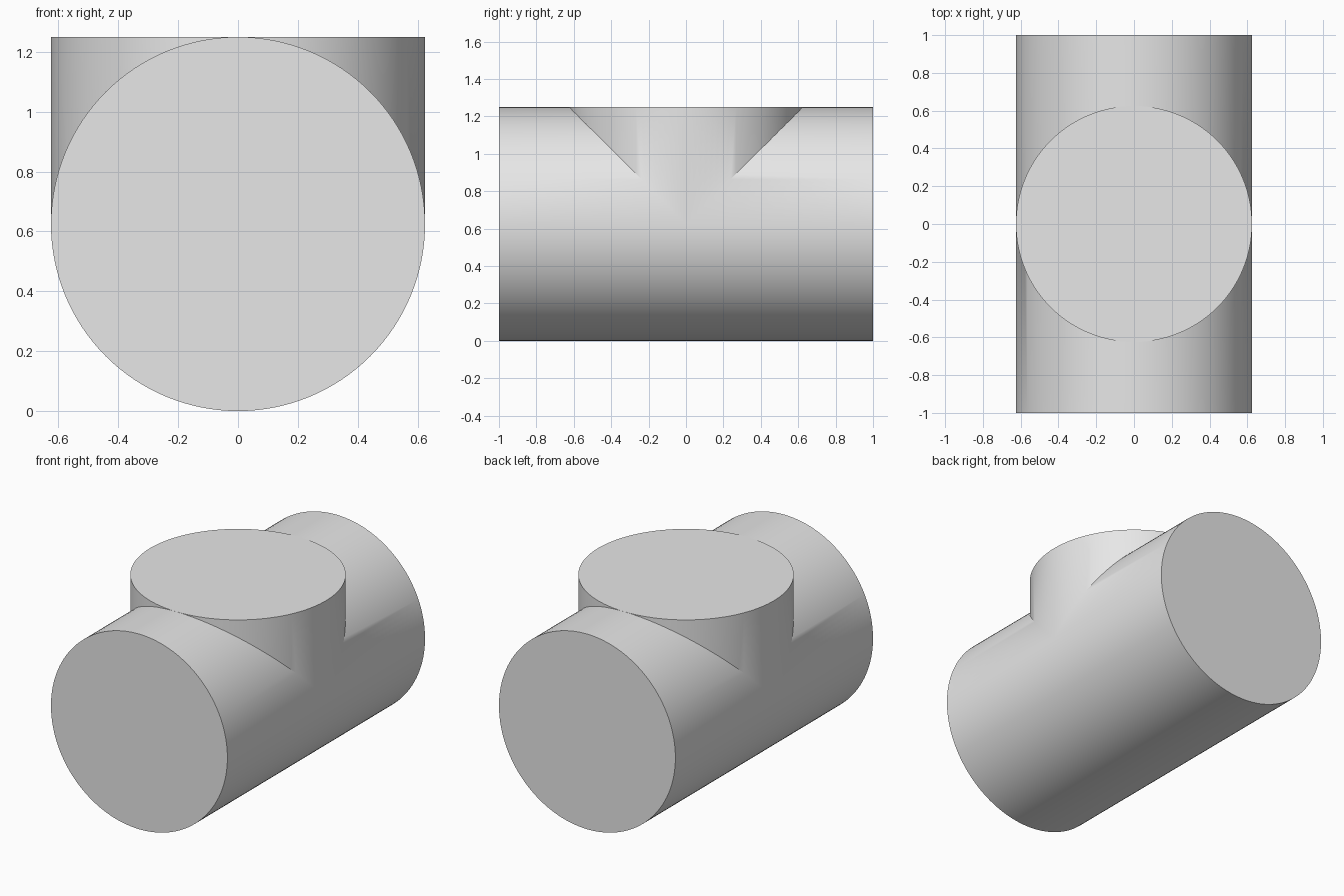
import bpy
import bmesh
from math import cos, sin, pi

default_cube = bpy.data.objects.get("Cube")
if default_cube:
    bpy.data.objects.remove(default_cube, do_unlink=True)

RADIUS = 0.625
HALF_LENGTH = 1.0
SEGMENTS = 128

grey = bpy.data.materials.new("light grey")
grey.use_nodes = True
colour = (0.8, 0.8, 0.8, 1.0)
grey.diffuse_color = colour
grey.node_tree.nodes["Principled BSDF"].inputs["Base Color"].default_value = colour

bm = bmesh.new()


def strip(start, end):
    """Join two matching rows of points with quads."""
    rows = [[bm.verts.new(p) for p in row] for row in (start, end)]
    for i in range(len(start) - 1):
        bm.faces.new((rows[0][i], rows[0][i + 1], rows[1][i + 1], rows[1][i]))


# Circle outline shared by the main pipe and the upright branch
outline = [(RADIUS * cos(2 * pi * i / SEGMENTS), RADIUS * sin(2 * pi * i / SEGMENTS))
           for i in range(SEGMENTS + 1)]
upper = outline[:SEGMENTS // 2 + 1]

for side in (-1, 1):
    # Main pipe, from its end to the mitred joint
    strip([(x, side * HALF_LENGTH, h + RADIUS) for x, h in outline],
          [(x, side * max(h, 0), h + RADIUS) for x, h in outline])
    # Branch wall, from the joint up to its flat top
    strip([(x, side * h, h + RADIUS) for x, h in upper],
          [(x, side * h, 2 * RADIUS) for x, h in upper])

# Weld the joint, then cap the three open ends
bmesh.ops.remove_doubles(bm, verts=bm.verts, dist=0.00005)
bmesh.ops.holes_fill(bm, edges=[e for e in bm.edges if e.is_boundary], sides=0)
bmesh.ops.recalc_face_normals(bm, faces=bm.faces)

mesh = bpy.data.meshes.new("pipe_tee")
bm.to_mesh(mesh)
bm.free()
mesh.materials.append(grey)

tee = bpy.data.objects.new("pipe_tee", mesh)
bpy.context.collection.objects.link(tee)
bpy.ops.object.select_all(action="DESELECT")
tee.select_set(True)
bpy.context.view_layer.objects.active = tee
bpy.ops.object.shade_smooth_by_angle(angle=pi / 6)
